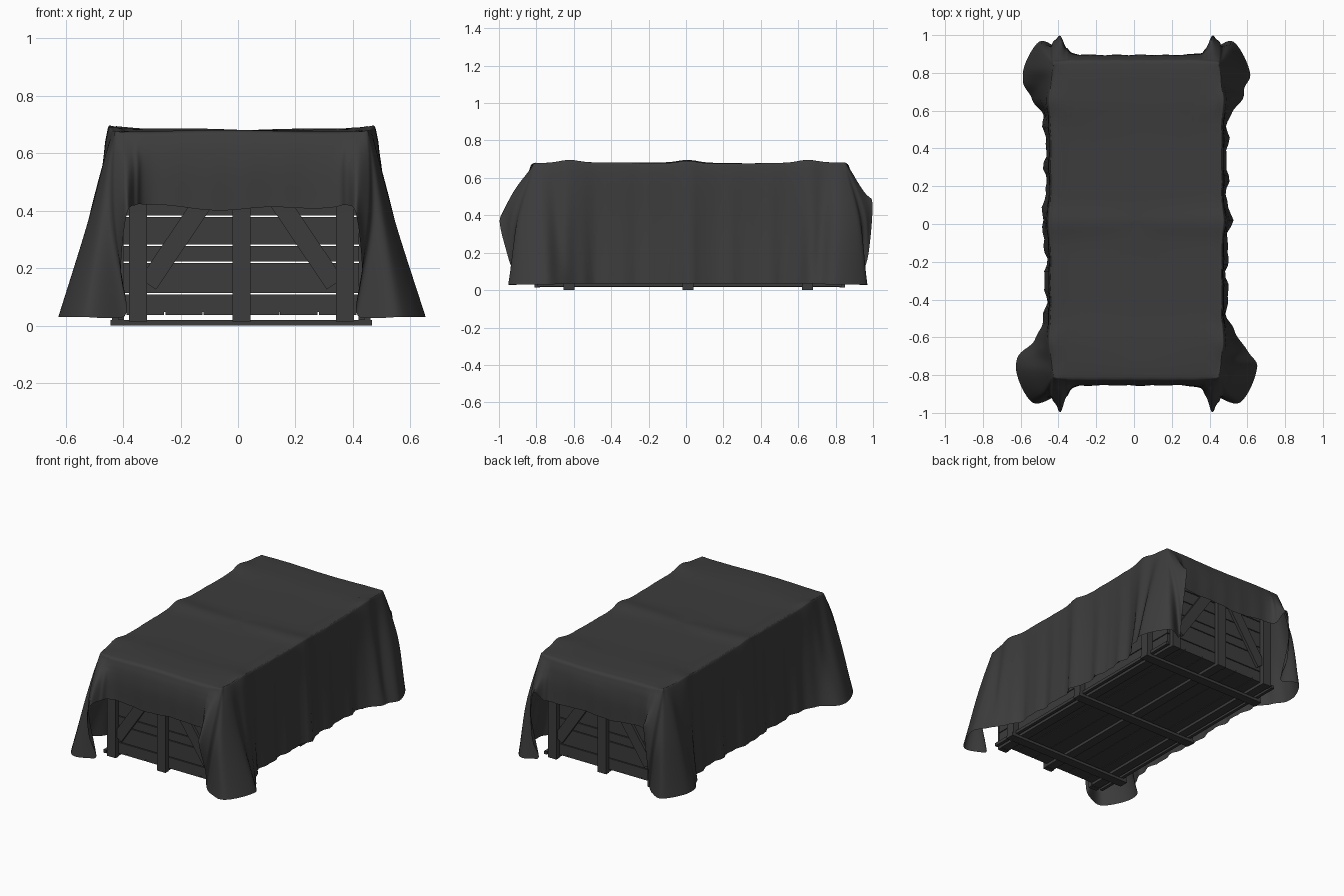
import bpy, bmesh, math
from mathutils import Vector, Matrix

if "Cube" in bpy.data.objects:
    bpy.data.objects.remove(bpy.data.objects["Cube"])

CX, CY = 0.012, 0.02          # crate centre
mat = bpy.data.materials.new("dark_grey")
mat.diffuse_color = (0.045, 0.045, 0.045, 1)
mat.use_nodes = True
mat.node_tree.nodes["Principled BSDF"].inputs["Base Color"].default_value = mat.diffuse_color


def finish(name, bm):
    me = bpy.data.meshes.new(name)
    bm.to_mesh(me)
    bm.free()
    me.materials.append(mat)
    ob = bpy.data.objects.new(name, me)
    bpy.context.collection.objects.link(ob)
    return ob


def boxes(name, items):
    """items: (centre, size, tilt about y) relative to the crate centre"""
    bm = bmesh.new()
    for c, s, tilt in items:
        m = (Matrix.Translation((c[0] + CX, c[1] + CY, c[2]))
             @ Matrix.Rotation(tilt, 4, 'Y') @ Matrix.Diagonal((*s, 1)))
        bmesh.ops.create_cube(bm, size=1, matrix=m)
    return finish(name, bm)


def span(lo, hi, tilt=0):
    c = [(a + b) / 2 for a, b in zip(lo, hi)]
    return c, [b - a for a, b in zip(lo, hi)], tilt


RIBS_Y = (-0.645, -0.01, 0.63)
RIBS_X = (-0.36, 0, 0.36)
HX, HY = 0.41, 0.80           # plank wall half sizes

# Planked walls
levels = (0.045, 0.11, 0.22, 0.28, 0.38, 0.46, 0.56, 0.645)
ends, sides = [], []
for z0, z1 in zip(levels, levels[1:]):
    for s in (-1, 1):
        ends.append(((0, s * (HY - .01), (z0 + z1) / 2), (2 * HX - .04, .02, z1 - z0 - .005), 0))
        sides.append(((s * (HX - .01), 0, (z0 + z1) / 2), (.02, 2 * HY, z1 - z0 - .005), 0))
boxes("end_planks", ends)
boxes("side_planks", sides)

# Floor and lid planks
boxes("floor_planks", [((x, 0, .042), (.13, 2 * HY, .012), 0) for x in (-.335, -.2, -.067, .067, .2, .335)])
boxes("lid_planks", [((x, 0, .65), (.13, 2 * HY, .012), 0) for x in (-.335, -.2, -.067, .067, .2, .335)])

# Battens running along the crate, with upright posts at both ends
boxes("long_battens", [((x, 0, .027), (.06, 2 * HY, .018), 0) for x in RIBS_X])
boxes("end_posts", [((x, s * (HY + .015), .335), (.062, .03, .64), 0) for x in RIBS_X for s in (-1, 1)])

# Cross skids with upright posts on the long sides
boxes("cross_skids", [((0, y, .0095), (.91, .06, .019), 0) for y in RIBS_Y])
boxes("side_posts", [((s * .43, y, .325), (.04, .06, .63), 0) for y in RIBS_Y for s in (-1, 1)])
boxes("side_rails", [((s * .418, 0, .03), (.02, 1.63, .02), 0) for s in (-1, 1)])

# Diagonal braces on the end walls
ang = math.atan2(.29, .43)
boxes("end_braces", [((sx * .18, sy * (HY + .009), .36), (.068, .018, .52), -sx * ang)
                     for sx in (-1, 1) for sy in (-1, 1)])

# Draped cloth: columns of (top edge xy, middle xyz, hem xyz) for one quarter
quarter = [
    (.00, .855, .00, .872, .55, .00, .870, .405),
    (.30, .855, .30, .872, .55, .30, .875, .415),
    (.37, .855, .365, .89, .55, .365, .905, .42),
    (.41, .855, .405, .935, .52, .40, .995, .385),
    (.435, .85, .44, .94, .42, .42, .955, .19),
    (.445, .84, .455, .92, .36, .405, .905, .035),
    (.45, .825, .50, .90, .36, .55, .945, .03),
    (.458, .79, .535, .79, .36, .638, .77, .03),
    (.46, .72, .50, .69, .36, .53, .64, .035),
    (.46, .55, .47, .55, .36, .487, .52, .035),
    (.46, .27, .466, .27, .36, .482, .27, .035),
    (.46, .00, .466, .00, .36, .482, .00, .035),
]


def column(q, sx, sy):
    ex, ey, mx, my, mz, hx, hy, hz = q
    if hx > .53:                       # rear corners flare a little less
        hx -= .035 if sy > 0 else 0
    if sy < 0 and hy > .9:             # front folds reach a little further
        hy += .02
        my += .01
    elif hy > .98:                     # rear fold tip sits higher
        hy, hz = .975, .48
    pts = [(ex - .14 * min(1, ex / .3), ey - .14 * min(1, ey / .3), .674),
           (ex - .03 * min(1, ex / .3), ey - .03 * min(1, ey / .3), .678),
           (ex, ey, .645), (mx, my, mz), (hx, hy, hz)]
    return [Vector((sx * p[0], sy * p[1], p[2])) for p in pts]


def catmull(a, b, c, d, t):
    return 0.5 * (2 * b + (c - a) * t + (2 * a - 5 * b + 4 * c - d) * t * t
                  + (3 * b - a - 3 * c + d) * t ** 3)


loop = [column(q, 1, -1) for q in quarter]
loop += [column(q, 1, 1) for q in quarter[-2::-1]]
loop += [column(q, -1, 1) for q in quarter[1:]]
loop += [column(q, -1, -1) for q in quarter[-2:0:-1]]
n, SUB, ROWS = len(loop), 8, 9


def wrinkle(p, t):
    """ridges over the posts and hanging folds; t is 0 at the edge, 1 at the hem"""
    p = p.copy()
    bump = sum(math.exp(-((p.y - y) / .07) ** 2) for y in RIBS_Y)
    side = max(0, min(1, (abs(p.x) - .40) / .06)) * max(0, min(1, (.80 - abs(p.y)) / .12))
    if p.z > .6:
        p.z += .016 * bump * min(1, .45 + abs(p.x)) + .003 * math.sin(9 * p.x + 5 * p.y)
    sg = 1 if p.x > 0 else -1
    fold = .007 * math.sin(31 * p.y + sg) + .005 * math.sin(57 * p.y + 2 * sg)
    p.x += sg * side * (.022 * bump * min(1, .5 + t) + fold * (.15 + t))
    if abs(p.x) < .37 and abs(p.y) > .8:
        p.y += math.copysign(.005 * math.sin(24 * p.x + 1) * (.3 + t), p.y)
        p.z += .006 * math.sin(17 * p.x) * t
    p.z = max(p.z, .027)
    return p + Vector((CX, CY, 0))


bm = bmesh.new()
rings = []
for i in range(n):
    for k in range(SUB):
        t = k / SUB
        c = [catmull(loop[i - 1][j], loop[i][j], loop[(i + 1) % n][j], loop[(i + 2) % n][j], t)
             for j in range(5)]
        c.append(2 * c[4] - c[3])
        strip = []
        for r in range(10):            # flat top from the middle outwards
            f = (r + .02) / 10
            strip.append(wrinkle(Vector((c[1].x * f, c[1].y * f, .672 + .006 * f ** 6)), 0))
        for j in (1, 2, 3):            # shoulder, upper and lower drop
            for r in range(ROWS + (j == 3)):
                u = r / ROWS
                strip.append(wrinkle(catmull(*c[j - 1:j + 3], u), max(0, (j - 2 + u) / 2)))
        rings.append([bm.verts.new(p) for p in strip])
for a, b in zip(rings, rings[1:] + rings[:1]):
    for r in range(len(a) - 1):
        bm.faces.new((a[r], a[r + 1], b[r + 1], b[r]))
bm.faces.new([s[0] for s in rings])
bmesh.ops.recalc_face_normals(bm, faces=bm.faces)
cloth = finish("cloth_cover", bm)
bpy.context.view_layer.objects.active = cloth
cloth.select_set(True)
bpy.ops.object.shade_smooth_by_angle(angle=math.radians(60))
